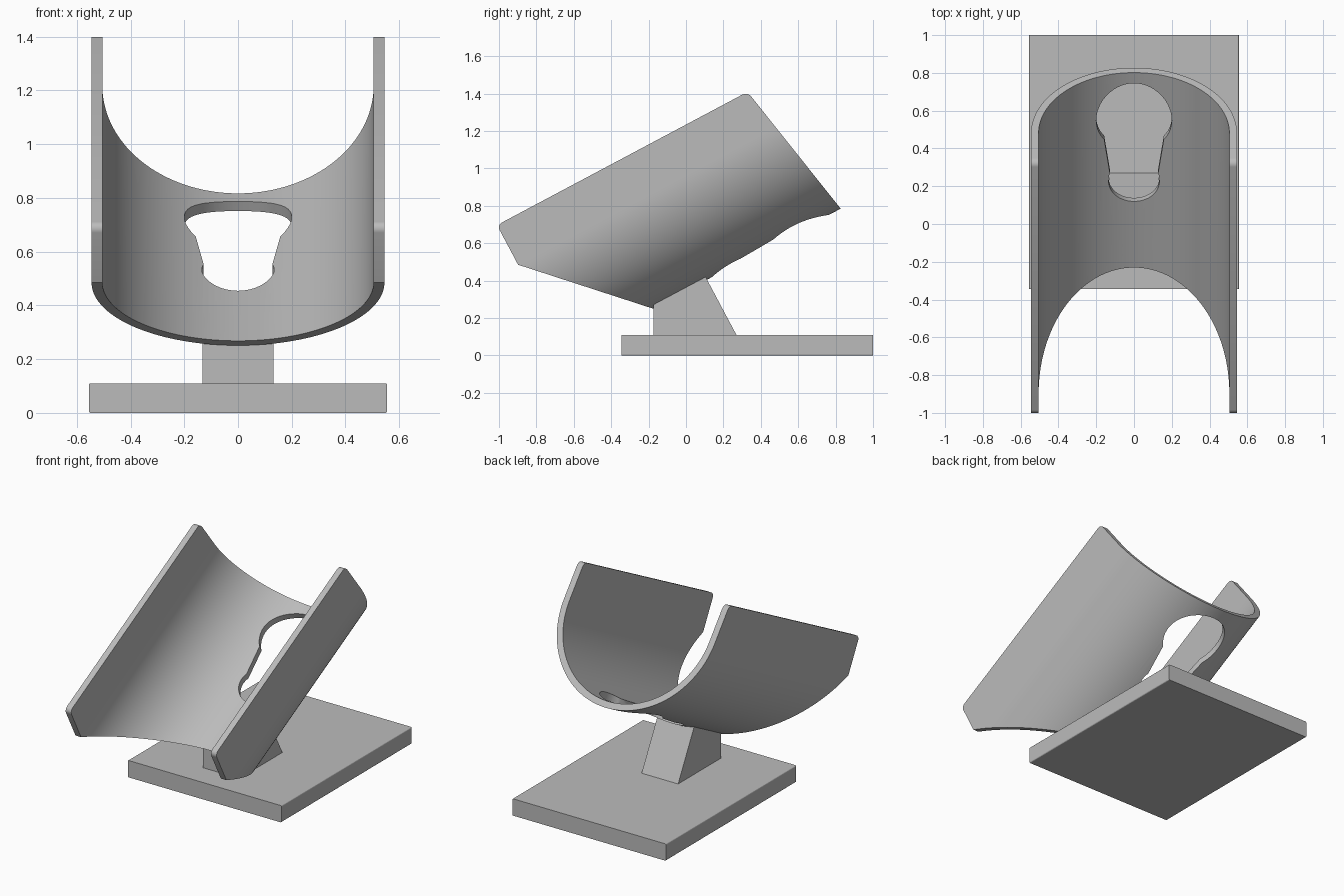
import bpy, bmesh, math
from mathutils import Matrix, Vector

cube = bpy.data.objects.get("Cube")
if cube:
    bpy.data.objects.remove(cube, do_unlink=True)

grey = bpy.data.materials.new("plain grey")
grey.use_nodes = True
grey.diffuse_color = (0.5, 0.5, 0.5, 1)
grey.node_tree.nodes["Principled BSDF"].inputs["Base Color"].default_value = (0.5, 0.5, 0.5, 1)

TILT = Matrix.Rotation(math.radians(28), 4, 'X')


def add_object(name, bm):
    bmesh.ops.recalc_face_normals(bm, faces=bm.faces)
    mesh = bpy.data.meshes.new(name)
    bm.to_mesh(mesh)
    bm.free()
    mesh.materials.append(grey)
    obj = bpy.data.objects.new(name, mesh)
    bpy.context.collection.objects.link(obj)
    return obj


def prism(name, outline, offset):
    """Extrude a closed outline of 3D points along an offset."""
    bm = bmesh.new()
    face = bm.faces.new([bm.verts.new(p) for p in outline])
    ext = bmesh.ops.extrude_face_region(bm, geom=[face])
    verts = [g for g in ext["geom"] if isinstance(g, bmesh.types.BMVert)]
    bmesh.ops.translate(bm, verts=verts, vec=Vector(offset))
    return add_object(name, bm)


# Base plate with softened long edges
base = prism("base_plate", [(-.555, -.345, 0), (.555, -.345, 0),
                            (.555, -.345, .11), (-.555, -.345, .11)], (0, 1.345, 0))
bevel = base.modifiers.new("soft edges", 'BEVEL')
bevel.width, bevel.segments = 0.007, 3
bevel.limit_method = 'WEIGHT'
weights = base.data.attributes.new("bevel_weight_edge", 'FLOAT', 'EDGE')
for e in base.data.edges:
    a, b = (base.data.vertices[i].co for i in e.vertices)
    weights.data[e.index].value = 1.0 if abs(a.y - b.y) > 1 else 0.0

# Wedge-shaped post, its top tucked into the cradle wall
prism("support_post", [(-.132, -.175, .10), (-.132, .275, .10),
                       (-.132, .102, .425), (-.132, -.175, .278)], (.264, 0, 0))

# Cradle: U section whose ends are cut at a slant
CENTRE, TOP, OUTER, INNER, ROUND = 0.85, 1.09, 0.545, 0.505, 0.03


def fillet(v):
    d = max(0, v - (TOP - ROUND))
    return ROUND - math.sqrt(max(0, ROUND ** 2 - d * d))


def front_end(v):
    return -.565 + max(0, CENTRE - v) * .965 + fillet(v)


def back_end(v):
    return .952 + (TOP - v) * .187 - fillet(v)


def section(radius):
    side = [TOP - ROUND + ROUND * math.sin(math.pi / 2 * i / 6) for i in range(6, -1, -1)]
    arc = [(-radius * math.cos(math.pi * i / 72), CENTRE - radius * math.sin(math.pi * i / 72))
           for i in range(73)]
    return [(-radius, v) for v in side] + arc + [(radius, v) for v in reversed(side)]


bm = bmesh.new()
rails = []
for radius in (OUTER, INNER):
    for end in (front_end, back_end):
        rails.append([bm.verts.new((x, end(v), v)) for x, v in section(radius)])
of, ob, nf, nb = rails
for i in range(len(of) - 1):
    for p, q in ((of, ob), (ob, nb), (nb, nf), (nf, of)):
        bm.faces.new((p[i], p[i + 1], q[i + 1], q[i]))
for i in (0, -1):
    bm.faces.new((of[i], ob[i], nb[i], nf[i]))
cradle = add_object("cradle", bm)

# Keyhole opening: small round end, tapered neck, large round end
def arc(cy, r, start, stop, n):
    angles = [math.radians(start + (stop - start) * i / n) for i in range(n + 1)]
    return [(r * math.cos(a), cy + r * math.sin(a), 0.2) for a in angles]


keyhole = (arc(.454, .135, -198, 18, 32) + [(.128, .50, .2)]
           + arc(.827, .2, -38, 218, 48) + [(-.128, .50, .2)])
cutter = prism("keyhole_cutter", keyhole, (0, 0, .4))
cutter.hide_render = True
cut = cradle.modifiers.new("keyhole", 'BOOLEAN')
cut.operation, cut.object, cut.solver = 'DIFFERENCE', cutter, 'EXACT'
bpy.context.view_layer.update()
evaluated = cradle.evaluated_get(bpy.context.evaluated_depsgraph_get())
mesh = bpy.data.meshes.new_from_object(evaluated)
cradle.modifiers.clear()
cradle.data = mesh
bpy.data.objects.remove(cutter, do_unlink=True)
cradle.data.transform(TILT)

# Smooth the curved walls, keep the rims sharp
bpy.ops.object.select_all(action='DESELECT')
cradle.select_set(True)
bpy.context.view_layer.objects.active = cradle
bpy.ops.object.shade_smooth_by_angle(angle=math.radians(30))
